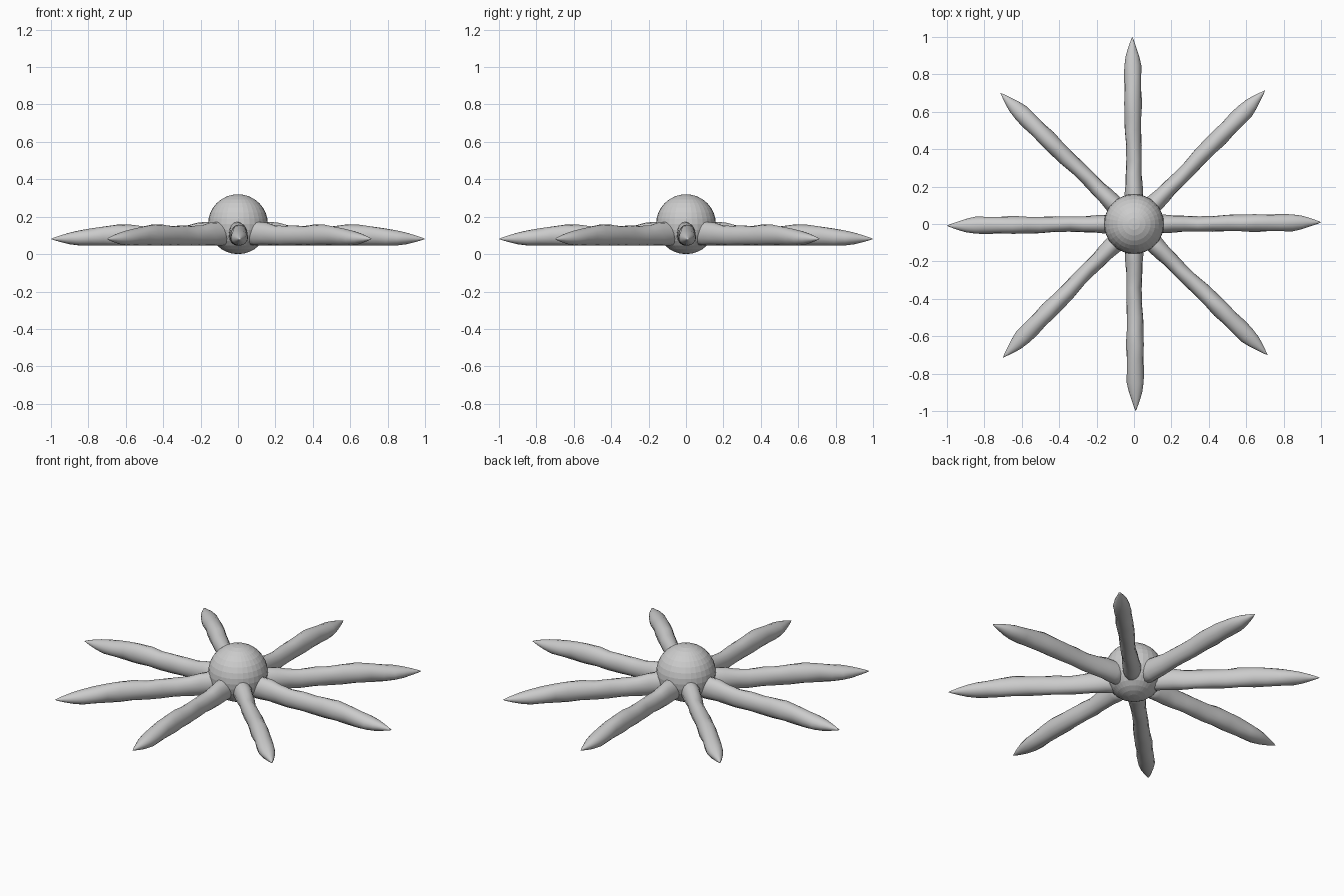
import bpy, bmesh, math
from mathutils import Matrix

if "Cube" in bpy.data.objects:
    bpy.data.objects.remove(bpy.data.objects["Cube"])

grey = bpy.data.materials.new("light_grey")
grey.diffuse_color = (0.6, 0.6, 0.6, 1)
grey.use_nodes = True
grey.node_tree.nodes["Principled BSDF"].inputs["Base Color"].default_value = grey.diffuse_color

# Ball body, left faceted
bm = bmesh.new()
bmesh.ops.create_uvsphere(bm, u_segments=32, v_segments=16, radius=0.16,
                          matrix=Matrix.Translation((0, 0, 0.16)))
mesh = bpy.data.meshes.new("body")
bm.to_mesh(mesh)
bm.free()
mesh.materials.append(grey)
bpy.context.collection.objects.link(bpy.data.objects.new("body", mesh))

# Arm stations: distance out, right edge, left edge, bottom, top
STATIONS = [
    (0.07, -0.050, 0.050, 0.045, 0.172), (0.15, -0.050, 0.050, 0.045, 0.172),
    (0.21, -0.045, 0.047, 0.045, 0.168), (0.27, -0.040, 0.044, 0.045, 0.156),
    (0.34, -0.042, 0.040, 0.045, 0.150), (0.42, -0.040, 0.043, 0.045, 0.152),
    (0.50, -0.038, 0.049, 0.045, 0.150), (0.57, -0.040, 0.050, 0.045, 0.156),
    (0.65, -0.042, 0.054, 0.045, 0.156), (0.72, -0.038, 0.050, 0.045, 0.149),
    (0.79, -0.040, 0.053, 0.045, 0.136), (0.85, -0.038, 0.052, 0.046, 0.126),
    (0.90, -0.027, 0.044, 0.053, 0.115), (0.95, -0.010, 0.029, 0.065, 0.100),
    (0.985, 0.002, 0.016, 0.075, 0.088),
]
SIDES = 16


def make_arm_mesh():
    bm = bmesh.new()
    rings = []
    for i, (x, lo, hi, bottom, top) in enumerate(STATIONS):
        ring = []
        for k in range(SIDES):
            a = 2 * math.pi * k / SIDES
            # Gentle surface lumps, fading at the tip
            lump = 1 + 0.04 * math.sin(3 * a + i * 2.1) * min(1, (1 - x) * 4)
            y = (lo + hi) / 2 + (hi - lo) / 2 * math.cos(a) * lump
            z = (bottom + top) / 2 + (top - bottom) / 2 * math.sin(a) * lump
            ring.append(bm.verts.new((x, y, max(z, 0.045))))
        rings.append(ring)
    tip = bm.verts.new((1.0, 0.010, 0.081))
    for k in range(SIDES):
        n = (k + 1) % SIDES
        for a, b in zip(rings, rings[1:]):
            bm.faces.new((a[k], b[k], b[n], a[n]))
        bm.faces.new((rings[-1][k], tip, rings[-1][n]))
    bm.faces.new(rings[0])
    bmesh.ops.recalc_face_normals(bm, faces=bm.faces)
    for f in bm.faces:
        f.smooth = True
    me = bpy.data.meshes.new("arm")
    bm.to_mesh(me)
    bm.free()
    me.materials.append(grey)
    return me


# Eight arms radiating evenly
arm_mesh = make_arm_mesh()
for i in range(8):
    arm = bpy.data.objects.new(f"arm_{i + 1}", arm_mesh)
    arm.rotation_euler.z = i * math.pi / 4
    bpy.context.collection.objects.link(arm)
